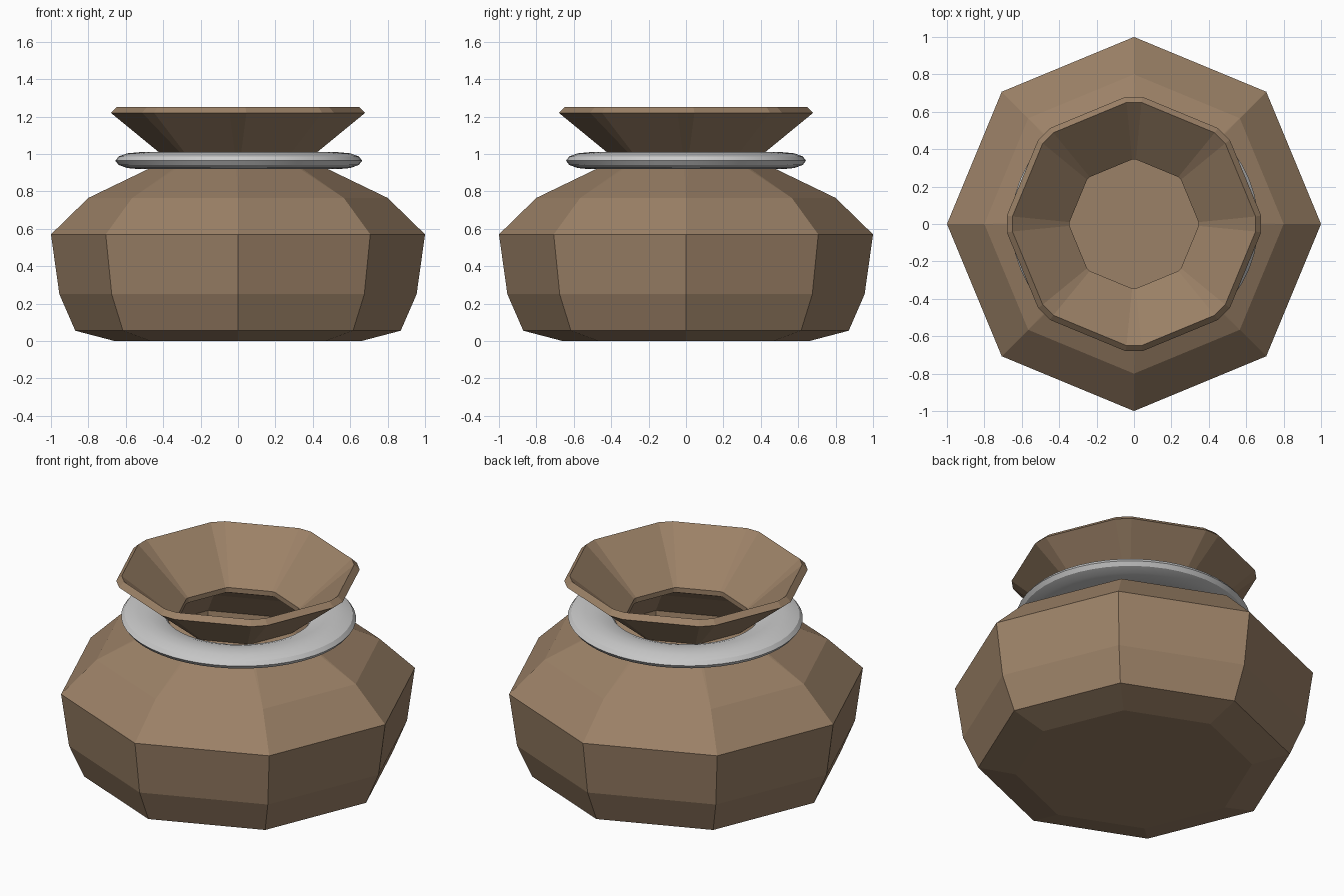
import bpy, bmesh
from math import cos, sin, pi

if "Cube" in bpy.data.objects:
    bpy.data.objects.remove(bpy.data.objects["Cube"])

SIDES = 8


def lathe(name, profile, sides):
    """Spin (radius, z, half corner width) points into a solid with clipped corners."""
    bm = bmesh.new()
    rings = []
    for r, z, w in profile:
        ring = []
        for k in range(sides):
            a = 2 * pi * k / sides
            for t in (-w, w):
                ring.append(bm.verts.new((r * cos(a) - t * sin(a), r * sin(a) + t * cos(a), z)))
        rings.append(ring)
    n = 2 * sides
    for lo, hi in zip(rings, rings[1:]):
        for i in range(n):
            j = (i + 1) % n
            bm.faces.new((lo[i], lo[j], hi[j], hi[i]))
    bm.faces.new(rings[0][::-1])
    bm.faces.new(rings[-1])
    bmesh.ops.remove_doubles(bm, verts=bm.verts, dist=0.0005)
    bmesh.ops.recalc_face_normals(bm, faces=bm.faces)
    mesh = bpy.data.meshes.new(name)
    bm.to_mesh(mesh)
    bm.free()
    ob = bpy.data.objects.new(name, mesh)
    bpy.context.collection.objects.link(ob)
    return ob


# Clay pot: outer wall up to the flared rim, then down the inside to the floor
pot = lathe("pot", [
    (0.66, 0.0, 0), (0.87, 0.055, 0), (0.955, 0.25, 0), (1.0, 0.57, 0),
    (0.80, 0.765, 0), (0.375, 0.97, 0.012),
    (0.68, 1.22, 0.045), (0.65, 1.25, 0.04),
    (0.345, 0.985, 0.01), (0.345, 0.955, 0.01),
    (0.78, 0.74, 0), (0.965, 0.56, 0), (0.925, 0.255, 0),
    (0.845, 0.08, 0), (0.655, 0.03, 0),
], SIDES)
clay = bpy.data.materials.new("brown_clay")
clay.diffuse_color = (0.33, 0.22, 0.135, 1)
clay.use_nodes = True
clay.node_tree.nodes["Principled BSDF"].inputs["Base Color"].default_value = clay.diffuse_color
pot.data.materials.append(clay)

# Flattened ring around the neck
bpy.ops.mesh.primitive_torus_add(major_segments=48, minor_segments=12,
                                 major_radius=0.53, minor_radius=0.13,
                                 location=(0.004, 0, 0.964))
ring = bpy.context.object
ring.name = "neck_ring"
ring.scale = (1.0, 0.972, 0.35)
bpy.ops.object.transform_apply(location=False, rotation=False, scale=True)
bpy.ops.object.shade_smooth_by_angle(angle=pi / 6)
